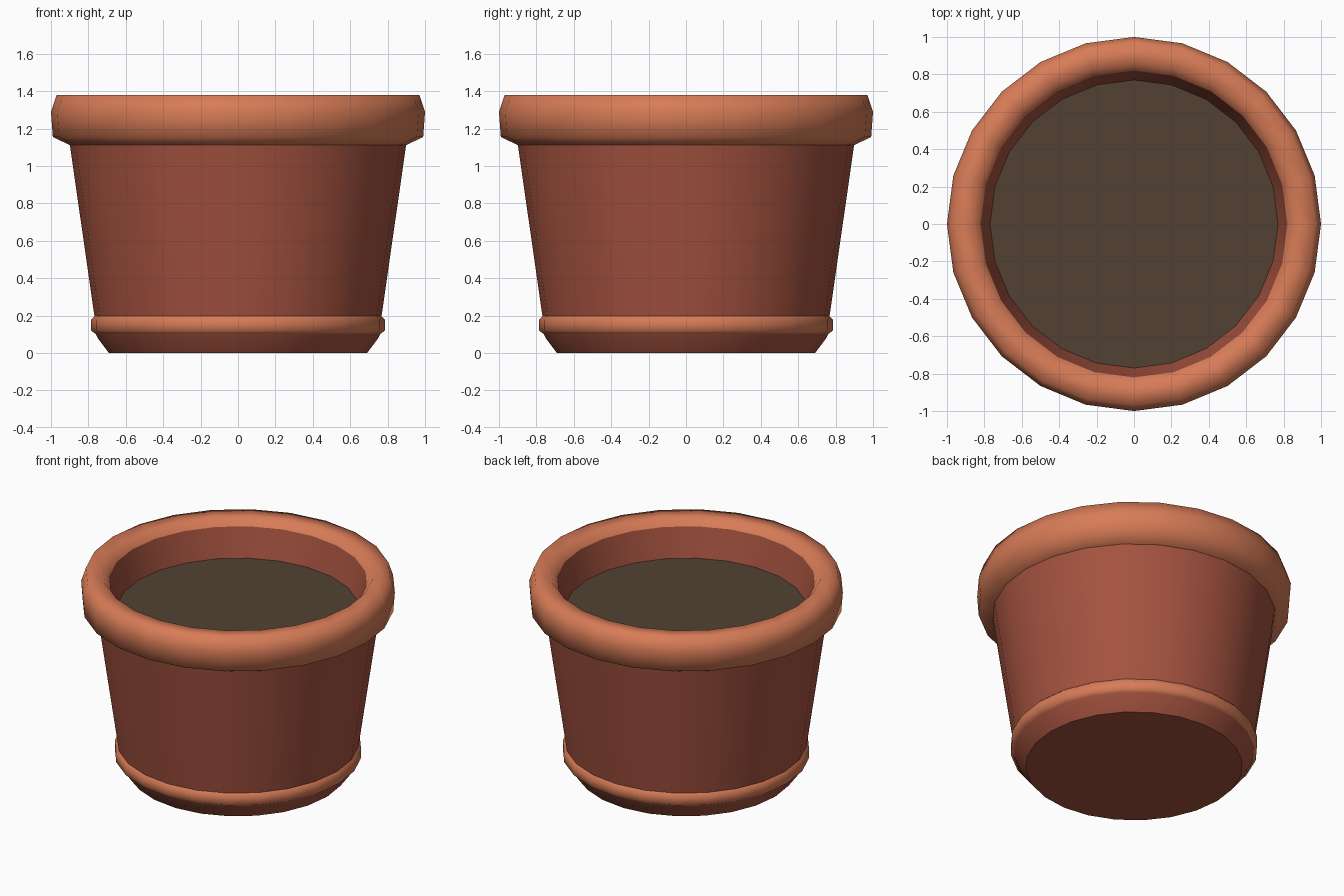
import bpy, bmesh, math

SIDES = 24

cube = bpy.data.objects.get("Cube")
if cube:
    bpy.data.objects.remove(cube, do_unlink=True)


def material(name, rgb):
    m = bpy.data.materials.new(name)
    m.use_nodes = True
    colour = (*rgb, 1.0)
    m.diffuse_color = colour
    bsdf = next(n for n in m.node_tree.nodes if n.type == 'BSDF_PRINCIPLED')
    bsdf.inputs["Base Color"].default_value = colour
    return m


def lathe(name, profile, mat, sharp_angle=35):
    """Spin (radius, height) points round z; radius 0 is not needed for caps."""
    bm = bmesh.new()
    rings = []
    for r, z in profile:
        rings.append([bm.verts.new((r * math.cos(a), r * math.sin(a), z))
                      for a in (math.tau * i / SIDES for i in range(SIDES))])
    for low, high in zip(rings, rings[1:]):
        for i in range(SIDES):
            j = (i + 1) % SIDES
            bm.faces.new((low[i], low[j], high[j], high[i]))
    return finish(name, bm, mat, sharp_angle)


def disc(name, radius, z, mat, flip=False):
    bm = bmesh.new()
    ring = [bm.verts.new((radius * math.cos(a), radius * math.sin(a), z))
            for a in (math.tau * i / SIDES for i in range(SIDES))]
    bm.faces.new(ring[::-1] if flip else ring)
    return finish(name, bm, mat, 35)


def finish(name, bm, mat, sharp_angle):
    mesh = bpy.data.meshes.new(name)
    bm.to_mesh(mesh)
    bm.free()
    mesh.materials.append(mat)
    obj = bpy.data.objects.new(name, mesh)
    bpy.context.collection.objects.link(obj)
    bpy.ops.object.select_all(action='DESELECT')
    obj.select_set(True)
    bpy.context.view_layer.objects.active = obj
    bpy.ops.object.shade_smooth_by_angle(angle=math.radians(sharp_angle))
    return obj


clay = material("dark terracotta", (0.37, 0.085, 0.05))
trim = material("light terracotta", (0.68, 0.2, 0.095))
earth = material("brown soil", (0.085, 0.053, 0.033))

# Foot and tapered outer wall
lathe("pot_foot", [(0.69, 0), (0.75, 0.08), (0.765, 0.11)], clay)
lathe("pot_wall", [(0.765, 0.18), (0.9, 1.12)], clay)
disc("pot_base", 0.69, 0, clay, flip=True)

# Raised band above the foot
lathe("lower_band", [(0.765, 0.105), (0.785, 0.12), (0.785, 0.18), (0.765, 0.2)],
      trim, 80)

# Rounded rim, with the darker inner wall below it
lathe("rim", [(0.895, 1.11), (0.99, 1.155), (1.0, 1.29), (0.97, 1.38),
              (0.86, 1.38), (0.82, 1.33)], trim, 80)
lathe("inner_wall", [(0.82, 1.33), (0.77, 1.13)], clay)

# Soil surface
disc("soil", 0.772, 1.13, earth)
